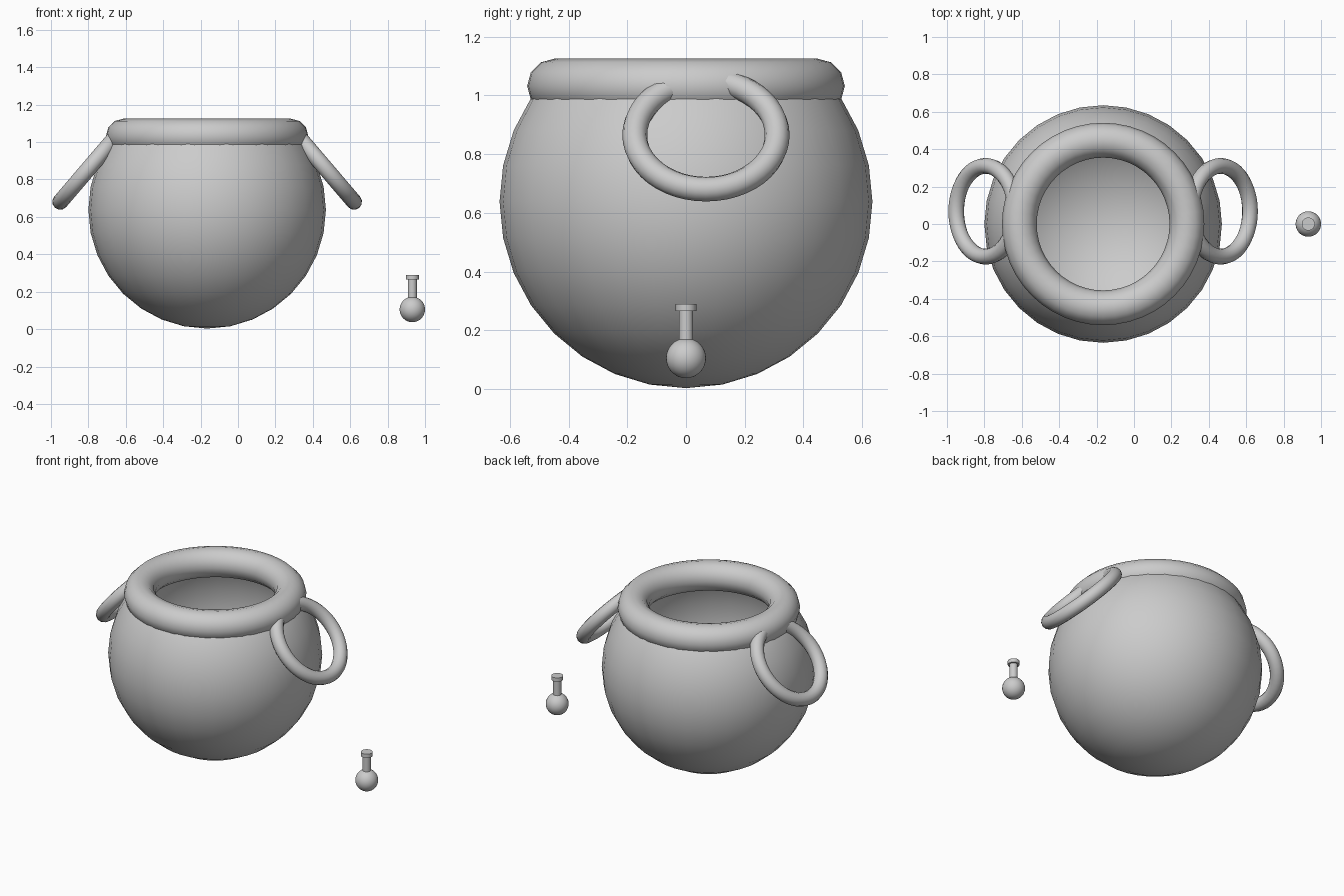
import bpy, bmesh, math
from mathutils import Vector

cube = bpy.data.objects.get("Cube")
if cube:
    bpy.data.objects.remove(cube, do_unlink=True)

GREY = (0.6, 0.6, 0.6, 1)
mat = bpy.data.materials.new("plain_grey")
mat.use_nodes = True
mat.diffuse_color = GREY
mat.node_tree.nodes["Principled BSDF"].inputs["Base Color"].default_value = GREY

POT_X = -0.165


def finish(name, angle=40):
    ob = bpy.context.object
    ob.name = name
    ob.data.materials.append(mat)
    bpy.ops.object.shade_smooth_by_angle(angle=math.radians(angle))
    return ob


def ring(name, loc, major, minor, tilt=0):
    bpy.ops.mesh.primitive_torus_add(location=loc, rotation=(0, tilt, 0),
                                     major_radius=major, minor_radius=minor,
                                     major_segments=48, minor_segments=12)
    return finish(name)


def ball(name, loc, radius):
    bpy.ops.mesh.primitive_uv_sphere_add(segments=32, ring_count=16,
                                         radius=radius, location=loc)
    return finish(name)


def rod(name, x, radius, low, high):
    bpy.ops.mesh.primitive_cylinder_add(vertices=32, radius=radius, depth=high - low,
                                        location=(x, 0, (low + high) / 2))
    return finish(name)


# Round pot body, open at the top
body = ball("pot_body", (POT_X, 0, 0.638), 0.635)
bm = bmesh.new()
bm.from_mesh(body.data)
bmesh.ops.delete(bm, geom=[v for v in bm.verts if v.co.z > 0.47], context='VERTS')
bm.to_mesh(body.data)
bm.free()

# Thick rim
ring("pot_rim", (POT_X, 0, 1.032), 0.448, 0.093)

# Slanted ring handles on both sides
for side, name in ((1, "left_handle"), (-1, "right_handle")):
    ring(name, (POT_X + side * 0.628, 0.068, 0.865), 0.2425, 0.0425,
         side * math.radians(49.5))

# Small stopper beside the pot
ball("stopper_ball", (0.932, 0, 0.105), 0.068)
rod("stopper_stem", 0.932, 0.024, 0.16, 0.27)
rod("stopper_cap", 0.932, 0.035, 0.265, 0.29)
